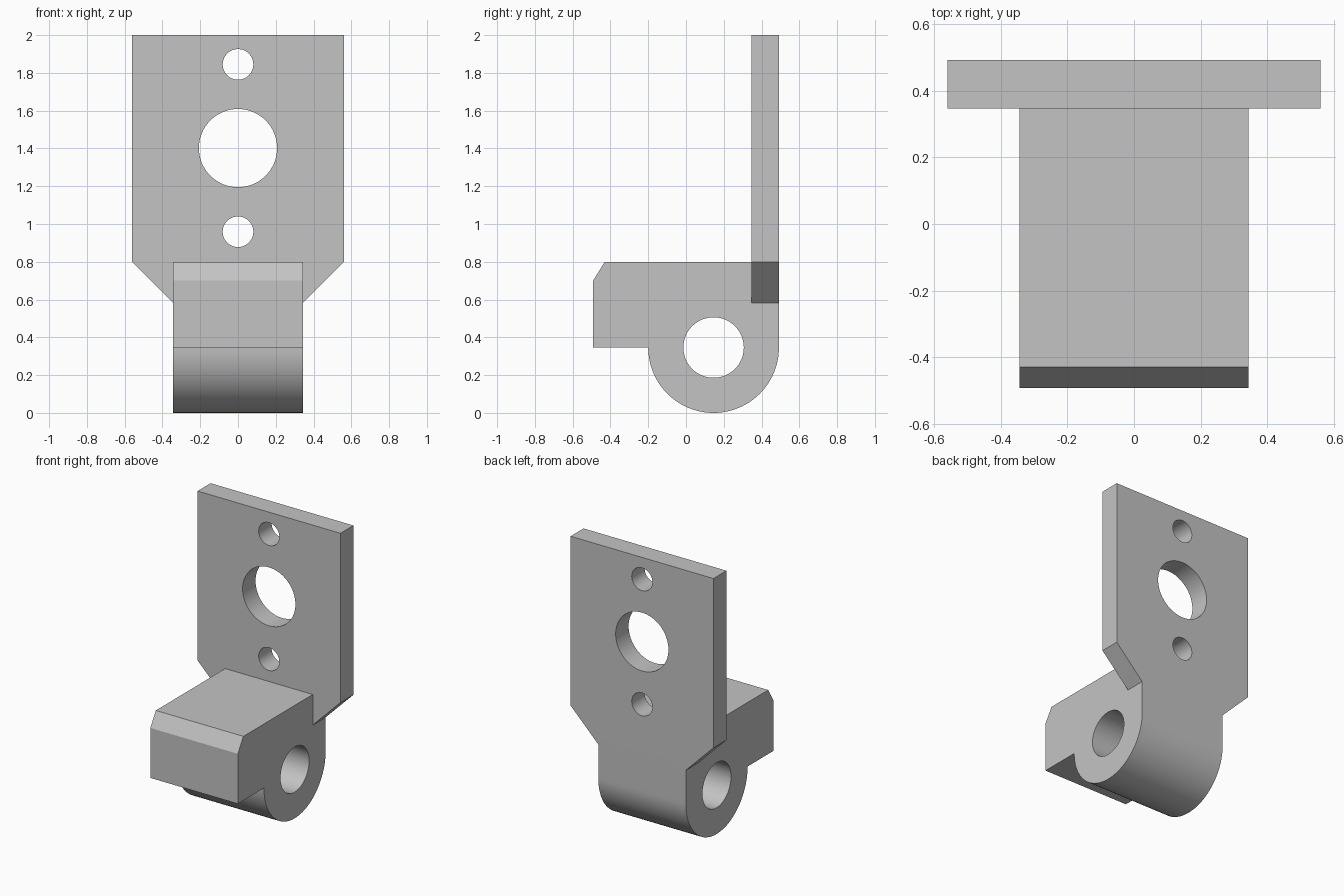
import bpy
import bmesh
from math import radians, pi, cos, sin

if "Cube" in bpy.data.objects:
    bpy.data.objects.remove(bpy.data.objects["Cube"], do_unlink=True)

grey = bpy.data.materials.new("plain grey")
grey.use_nodes = True
colour = (0.55, 0.55, 0.55, 1)
grey.diffuse_color = colour
grey.node_tree.nodes["Principled BSDF"].inputs["Base Color"].default_value = colour


def arc(cx, cy, r, start=0, end=2 * pi, steps=64):
    return [(cx + r * cos(start + (end - start) * i / steps),
             cy + r * sin(start + (end - start) * i / steps)) for i in range(steps)]


def extruded_part(name, loops, depth, location, rotation):
    """Extrude a flat outline with holes symmetrically about its own plane."""
    curve = bpy.data.curves.new(name, "CURVE")
    curve.dimensions = "2D"
    curve.fill_mode = "BOTH"
    curve.extrude = depth / 2
    for loop in loops:
        spline = curve.splines.new("POLY")
        spline.points.add(len(loop) - 1)
        for point, (u, v) in zip(spline.points, loop):
            point.co = (u, v, 0, 1)
        spline.use_cyclic_u = True
    part = bpy.data.objects.new(name, curve)
    bpy.context.collection.objects.link(part)
    part.location = location
    part.rotation_euler = rotation
    bpy.ops.object.select_all(action="DESELECT")
    part.select_set(True)
    bpy.context.view_layer.objects.active = part
    bpy.ops.object.convert(target="MESH")
    part = bpy.context.object
    part.name = name
    bm = bmesh.new()
    bm.from_mesh(part.data)
    bmesh.ops.remove_doubles(bm, verts=bm.verts, dist=0.0005)
    bmesh.ops.recalc_face_normals(bm, faces=bm.faces)
    bm.to_mesh(part.data)
    bm.free()
    part.data.materials.clear()
    part.data.materials.append(grey)
    bpy.ops.object.shade_smooth_by_angle(angle=radians(30))
    return part


half_block = 0.343
block_top = 0.8
back = 0.492

# Upright plate: tapered shoulders straddle the block, three holes on the centre line
right_side = [(half_block, block_top), (half_block, 0.583), (0.56, block_top), (0.56, 2)]
outline = right_side + [(-x, z) for x, z in reversed(right_side)]
holes = [arc(0, 1.845, 0.081), arc(0, 1.402, 0.207), arc(0, 0.959, 0.081)]
thickness = 0.145
extruded_part("upright_plate", [outline] + holes, thickness,
              (0, back - thickness / 2, 0), (radians(90), 0, 0))

# Pivot block: chamfered nose, rounded knuckle and a cross bore
radius = 0.346
pivot = (back - radius, 0.346)
nose = [(back, pivot[1]), (back, block_top), (-0.43, block_top),
        (-back, 0.7), (-back, pivot[1])]
knuckle = arc(*pivot, radius, pi, 2 * pi, 48)
extruded_part("pivot_block", [nose + knuckle, arc(*pivot, 0.16)], 2 * half_block,
              (0, 0, 0), (radians(90), 0, radians(90)))
